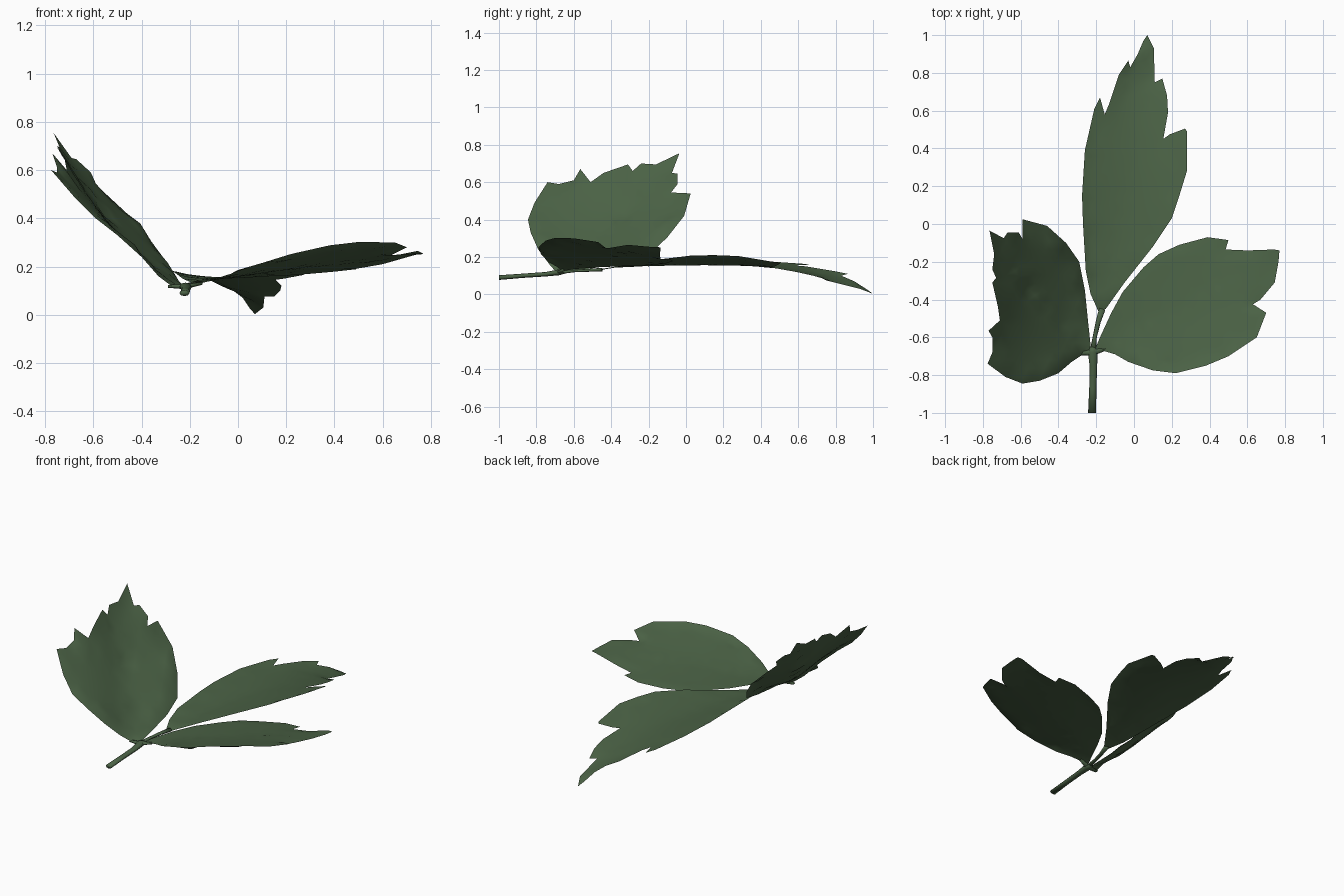
import bpy, bmesh, math
from mathutils import Vector
from mathutils.geometry import delaunay_2d_cdt, intersect_point_line

if "Cube" in bpy.data.objects:
    bpy.data.objects.remove(bpy.data.objects["Cube"])

green = bpy.data.materials.new("leaf green")
green.diffuse_color = (0.07, 0.122, 0.06, 1)
green.use_nodes = True
green.node_tree.nodes["Principled BSDF"].inputs["Base Color"].default_value = green.diffuse_color


def finish(bm, name):
    mesh = bpy.data.meshes.new(name)
    bm.to_mesh(mesh)
    bm.free()
    mesh.materials.append(green)
    for p in mesh.polygons:
        p.use_smooth = True
    obj = bpy.data.objects.new(name, mesh)
    bpy.context.collection.objects.link(obj)
    return obj


def inside(p, poly):
    hit = False
    for a, b in zip(poly, poly[1:] + poly[:1]):
        if (a.y > p.y) != (b.y > p.y) and p.x < (b.x - a.x) * (p.y - a.y) / (b.y - a.y) + a.x:
            hit = not hit
    return hit


def edge_distance(p, poly):
    best = 9.0
    for a, b in zip(poly, poly[1:] + poly[:1]):
        q, t = intersect_point_line(p, a, b)
        q = a.lerp(b, min(1, max(0, t)))
        best = min(best, (q.xy - p.xy).length)
    return best


def leaflet(name, outline, midrib, step=0.045):
    """Thin blade: toothed outline and midrib fix the height, the rest relaxes between."""
    rim = [Vector(p) for p in outline]
    flat = [v.xy.to_3d() for v in rim]
    area = sum(a.x * b.y - b.x * a.y for a, b in zip(flat, flat[1:] + flat[:1]))
    if area < 0:
        rim.reverse()
        flat.reverse()
    ribs = []
    mid = [Vector(p) for p in midrib]
    for a, b in zip(mid, mid[1:]):
        n = max(1, round((b - a).length / step))
        ribs += [a.lerp(b, i / n) for i in range(n)]
    ribs = [r for r in ribs + mid[-1:] if inside(r, flat) and edge_distance(r.xy.to_3d(), flat) > 0.008]
    fixed = rim + ribs
    free = []
    for i in range(-30, 31):
        for j in range(-30, 31):
            p = Vector(((i + 0.5 * (j % 2)) * step, j * step, 0))
            if inside(p, flat) and edge_distance(p, flat) > 0.018 and \
                    min((r.xy - p.xy).length for r in ribs) > 0.025:
                free.append(p)
    n = len(rim)
    pts = [v.xy for v in fixed + free]
    out, _, faces, orig, _, _ = delaunay_2d_cdt(
        pts, [(i, (i + 1) % n) for i in range(n)], [list(range(n))], 1, 1e-5)
    mean = sum(v.z for v in fixed) / len(fixed)
    bm = bmesh.new()
    on_rim, on_rib = set(), set()
    for k, (co, src) in enumerate(zip(out, orig)):
        s = min(src) if src else len(fixed)
        z = fixed[s].z if s < len(fixed) else mean
        bm.verts.new((co.x, co.y, z))
        if s < n:
            on_rim.add(k)
        elif s < len(fixed):
            on_rib.add(k)
    bm.verts.ensure_lookup_table()
    bm.verts.index_update()
    for f in faces:
        bm.faces.new([bm.verts[i] for i in f])

    def relax(locked, rounds):
        for _ in range(rounds):
            for v in bm.verts:
                if v.index not in locked and v.link_edges:
                    v.co.z = sum(e.other_vert(v).co.z for e in v.link_edges) / len(v.link_edges)

    relax(on_rim | on_rib, 150)
    relax(on_rim, 2)            # soften the midrib crease
    bm.normal_update()
    for f in bm.faces:
        if f.normal.z < 0:
            f.normal_flip()
    return finish(bm, name)


def stalk(name, path, sides=8):
    """Flattened tube through (x, y, z, half width) points, capped."""
    bm = bmesh.new()
    rings = []
    for i, (x, y, z, w) in enumerate(path):
        a, b = path[max(i - 1, 0)], path[min(i + 1, len(path) - 1)]
        side = Vector((b[1] - a[1], a[0] - b[0], 0)).normalized()
        rings.append([bm.verts.new(Vector((x, y, z)) + side * w * math.cos(t)
                                   + Vector((0, 0, 0.6 * w * math.sin(t))))
                      for t in (2 * math.pi * k / sides for k in range(sides))])
    for r, s in zip(rings, rings[1:]):
        for k in range(sides):
            m = (k + 1) % sides
            bm.faces.new((r[k], r[m], s[m], s[k]))
    bm.faces.new(rings[0])
    bm.faces.new(rings[-1])
    bmesh.ops.recalc_face_normals(bm, faces=bm.faces)
    return finish(bm, name)


# Long middle leaflet, drooping at the tip
leaflet("middle_leaflet", [
    (-.185, -.47, .13), (-.23, -.37, .15), (-.255, -.25, .17), (-.27, 0, .18), (-.275, .15, .182),
    (-.26, .39, .18), (-.21, .61, .165), (-.18, .67, .16), (-.155, .58, .155), (-.13, .64, .15),
    (-.08, .79, .125), (-.03, .865, .11), (-.02, .83, .10), (.02, .90, .07), (.05, .97, .025),
    (.07, 1.0, .003), (.105, .93, .03), (.11, .75, .075), (.15, .77, .075), (.175, .68, .10),
    (.18, .59, .12), (.155, .45, .145), (.19, .475, .15), (.27, .505, .165), (.28, .49, .17),
    (.28, .28, .205), (.24, .15, .21), (.2, .03, .208), (.1, -.12, .19), (-.05, -.31, .155),
    (-.15, -.45, .132)],
    [(-.165, -.44, .13), (-.12, -.2, .145), (-.06, .1, .15), (-.01, .35, .15), (.03, .58, .125),
     (.055, .78, .08), (.065, .92, .04)])

# Right leaflet, tilted with its front edge raised
leaflet("right_leaflet", [
    (-.205, -.66, .125), (-.18, -.6, .135), (-.12, -.47, .145), (-.06, -.36, .15), (.05, -.23, .155),
    (.13, -.16, .16), (.24, -.11, .165), (.39, -.07, .178), (.5, -.085, .19), (.485, -.135, .19),
    (.6, -.14, .21), (.74, -.135, .25), (.77, -.14, .252), (.765, -.2, .255), (.745, -.31, .265),
    (.67, -.4, .25), (.63, -.425, .245), (.7, -.47, .28), (.65, -.6, .30), (.5, -.7, .302),
    (.38, -.75, .288), (.22, -.79, .252), (.1, -.775, .215), (-.03, -.73, .17), (-.1, -.69, .148),
    (-.15, -.675, .135)],
    [(-.17, -.65, .13), (0, -.56, .155), (.2, -.46, .185), (.4, -.36, .21), (.6, -.25, .225)])

# Left leaflet, raised steeply
leaflet("left_leaflet", [
    (-.235, -.67, .118), (-.27, -.69, .115), (-.33, -.73, .16), (-.4, -.79, .24), (-.5, -.83, .33),
    (-.59, -.845, .40), (-.68, -.81, .49), (-.775, -.74, .60), (-.75, -.68, .59), (-.75, -.6, .61),
    (-.77, -.565, .67), (-.71, -.51, .60), (-.72, -.44, .65), (-.75, -.31, .695), (-.73, -.285, .66),
    (-.75, -.24, .70), (-.74, -.16, .695), (-.765, -.035, .755), (-.69, -.075, .65),
    (-.67, -.045, .645), (-.61, -.045, .59), (-.59, -.08, .545), (-.59, .025, .54), (-.46, -.01, .42),
    (-.36, -.1, .305), (-.29, -.2, .21), (-.26, -.35, .165), (-.245, -.5, .14), (-.23, -.64, .122)],
    [(-.26, -.655, .115), (-.31, -.6, .135), (-.42, -.49, .25), (-.55, -.35, .40), (-.67, -.2, .57)])

# Stalks
stalk("main_stalk", [(-.222, -1, .09, .021), (-.218, -.87, .1, .019), (-.215, -.75, .108, .02),
                     (-.218, -.68, .118, .026), (-.218, -.65, .12, .016)])
stalk("middle_stalk", [(-.22, -.69, .117, .018), (-.208, -.6, .125, .011), (-.19, -.52, .129, .013),
                       (-.168, -.45, .132, .017)])
stalk("side_stalk", [(-.29, -.685, .118, .01), (-.22, -.68, .117, .018), (-.15, -.66, .13, .01)])
